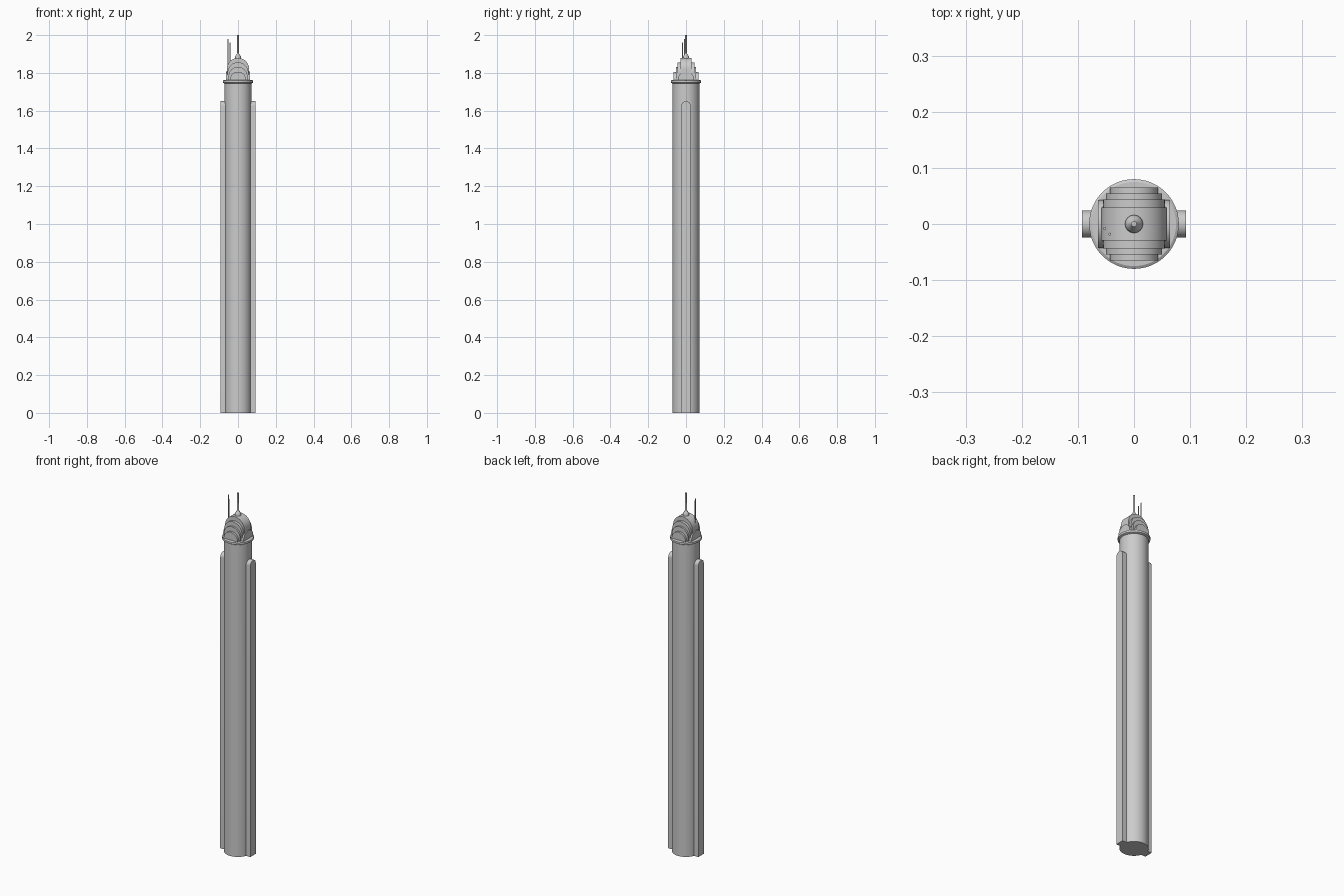
import bpy, math

if "Cube" in bpy.data.objects:
    bpy.data.objects.remove(bpy.data.objects["Cube"])


def make_mesh(name, verts, faces):
    me = bpy.data.meshes.new(name)
    me.from_pydata(verts, [], faces)
    ob = bpy.data.objects.new(name, me)
    bpy.context.collection.objects.link(ob)
    bpy.ops.object.select_all(action='DESELECT')
    ob.select_set(True)
    bpy.context.view_layer.objects.active = ob
    bpy.ops.object.mode_set(mode='EDIT')
    bpy.ops.mesh.select_all(action='SELECT')
    bpy.ops.mesh.normals_make_consistent(inside=False)
    bpy.ops.object.mode_set(mode='OBJECT')
    bpy.ops.object.shade_smooth_by_angle(angle=math.radians(30))
    return ob


def lathe(name, profile, x=0, y=0, n=48):
    """Closed solid turned around a vertical axis from (radius, z) pairs."""
    verts = [(x + r * math.cos(2 * math.pi * i / n), y + r * math.sin(2 * math.pi * i / n), z)
             for r, z in profile for i in range(n)]
    faces = [(k * n + i, k * n + (i + 1) % n, (k + 1) * n + (i + 1) % n, (k + 1) * n + i)
             for k in range(len(profile) - 1) for i in range(n)]
    faces += [tuple(range(n)), tuple(range((len(profile) - 1) * n, len(profile) * n))]
    return make_mesh(name, verts, faces)


def arch(name, half_width, z0, top, a, b, along='y', rise=None, n=24):
    """Round-topped slab extruded from a to b along the given axis."""
    rise = rise or half_width
    outline = [(half_width, z0)]
    outline += [(half_width * math.cos(math.pi * i / n),
                 top - rise + rise * math.sin(math.pi * i / n)) for i in range(n + 1)]
    outline.append((-half_width, z0))
    m = len(outline)
    verts = [(u, d, z) if along == 'y' else (d, u, z) for d in (a, b) for u, z in outline]
    faces = [(i, (i + 1) % m, m + (i + 1) % m, m + i) for i in range(m)]
    faces += [tuple(range(m)), tuple(range(m, 2 * m))]
    return make_mesh(name, verts, faces)


# Round shaft and the ledge at its top
lathe("shaft", [(0.071, 0), (0.071, 1.747)])
lathe("ledge", [(0.071, 1.743), (0.08, 1.748), (0.08, 1.759), (0.075, 1.762)])

# Round-topped fins on both sides
for side, s in (("left", -1), ("right", 1)):
    arch(side + "_fin", 0.024, 0, 1.65, s * 0.05, s * 0.093, along='x')

# Crown of nested arches stepping down to front and back
for i, (depth, half, top) in enumerate([(0.029, 0.059, 1.879), (0.044, 0.055, 1.856),
                                        (0.054, 0.05, 1.832), (0.065, 0.043, 1.806)]):
    arch("crown_arch_%d" % (i + 1), half, 1.758, top, -depth, depth)

# Arched shoulders on the crown's sides
arch("crown_shoulder", 0.043, 1.758, 1.808, -0.064, 0.064, along='x')

# Central spire on a stepped foot
lathe("spire", [(0.016, 1.868), (0.016, 1.886), (0.012, 1.893), (0.007, 1.9),
                (0.005, 1.905), (0.005, 2.0)], n=24)

# Thin antennas
for i, (x, y, top) in enumerate([(-0.052, -0.008, 1.98), (-0.043, -0.018, 1.962)]):
    lathe("antenna_%d" % (i + 1), [(0.0025, 1.8), (0.0025, top)], x, y, n=12)
